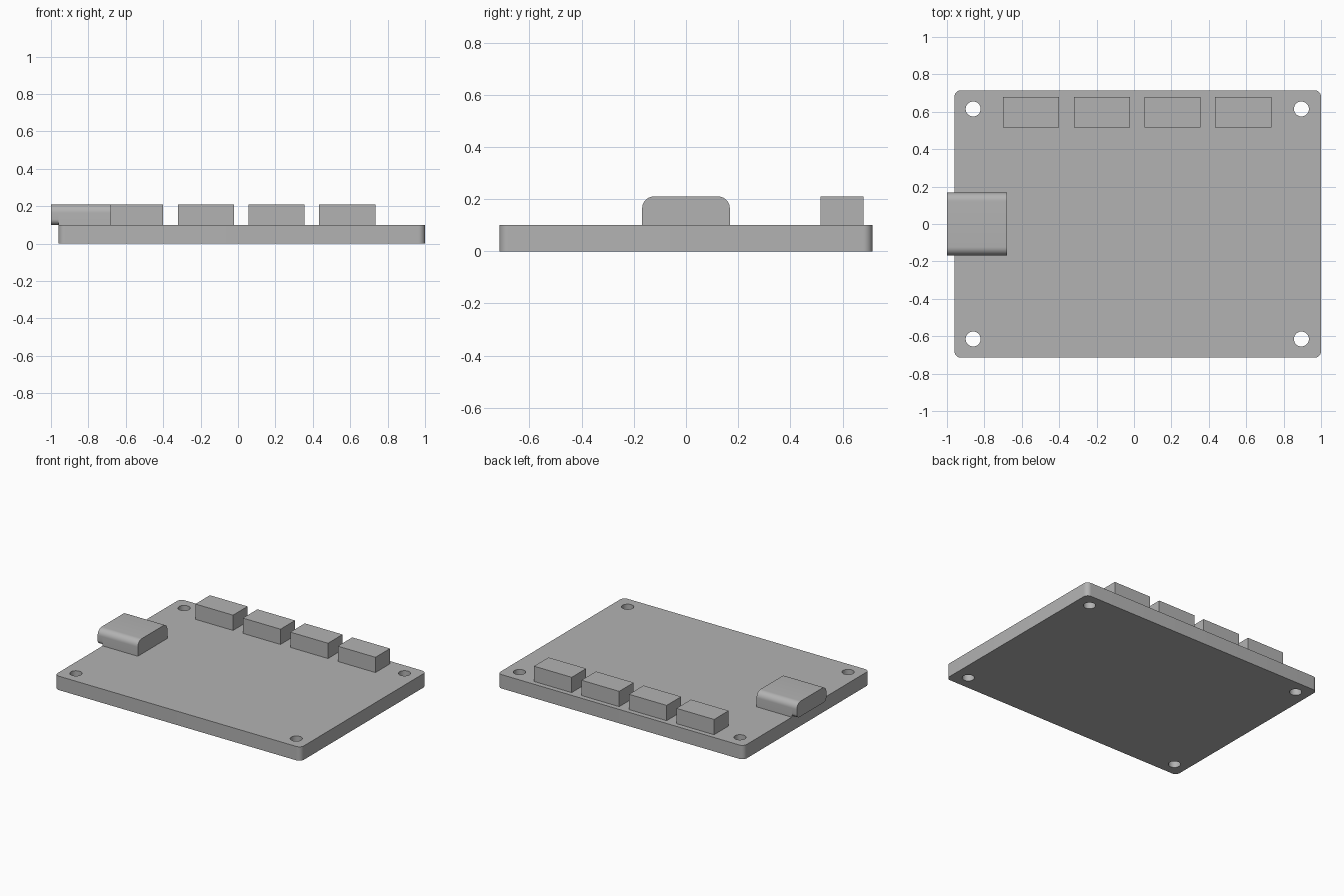
import bpy
import bmesh
import math

cube = bpy.data.objects.get("Cube")
if cube:
    bpy.data.objects.remove(cube, do_unlink=True)

# One plain grey for every part
GREY = (0.45, 0.45, 0.45, 1.0)
grey = bpy.data.materials.new("plain grey")
grey.use_nodes = True
grey.diffuse_color = GREY
grey.node_tree.nodes["Principled BSDF"].inputs["Base Color"].default_value = GREY

BOARD_TOP = 0.10
PART_TOP = 0.21


def rounded_rect(u0, u1, v0, v1, radii, steps=10):
    """Counter-clockwise outline; radii run from the lower left corner."""
    corners = [(u0, v0, 1, 1), (u1, v0, -1, 1), (u1, v1, -1, -1), (u0, v1, 1, -1)]
    points = []
    for i, ((u, v, su, sv), r) in enumerate(zip(corners, radii)):
        if r == 0:
            points.append((u, v))
            continue
        for k in range(steps + 1):
            a = math.pi + (i + k / steps) * math.pi / 2
            points.append((u + su * r + r * math.cos(a), v + sv * r + r * math.sin(a)))
    return points


def extrude(name, outline, start, end, axis="Z"):
    """Extrude an outline along z (xy outline) or along x (yz outline)."""
    bm = bmesh.new()
    place = (lambda u, v: (u, v, start)) if axis == "Z" else (lambda u, v: (start, u, v))
    face = bm.faces.new([bm.verts.new(place(u, v)) for u, v in outline])
    out = bmesh.ops.extrude_face_region(bm, geom=[face])
    shift = (0, 0, end - start) if axis == "Z" else (end - start, 0, 0)
    verts = [g for g in out["geom"] if isinstance(g, bmesh.types.BMVert)]
    bmesh.ops.translate(bm, verts=verts, vec=shift)
    bmesh.ops.recalc_face_normals(bm, faces=bm.faces)
    mesh = bpy.data.meshes.new(name)
    bm.to_mesh(mesh)
    bm.free()
    mesh.materials.append(grey)
    obj = bpy.data.objects.new(name, mesh)
    bpy.context.collection.objects.link(obj)
    return obj


def smooth(obj):
    bpy.ops.object.select_all(action="DESELECT")
    obj.select_set(True)
    bpy.context.view_layer.objects.active = obj
    bpy.ops.object.shade_smooth_by_angle(angle=math.radians(30))


# Circuit board with rounded corners
board = extrude("board", rounded_rect(-0.96, 1.0, -0.715, 0.715, [0.035] * 4), 0, BOARD_TOP)

# Four mounting holes drilled through the board
for x in (-0.86, 0.895):
    for y in (-0.615, 0.615):
        r = 0.04
        circle = [(x + r * math.cos(math.tau * i / 32), y + r * math.sin(math.tau * i / 32))
                  for i in range(32)]
        drill = extrude("hole_cutter", circle, -0.1, 0.2)
        drill.hide_render = True
        cut = board.modifiers.new("hole", "BOOLEAN")
        cut.operation = "DIFFERENCE"
        cut.solver = "EXACT"
        cut.object = drill
        bpy.context.view_layer.objects.active = board
        bpy.ops.object.modifier_apply(modifier=cut.name)
        bpy.data.objects.remove(drill, do_unlink=True)
smooth(board)

# Row of four block connectors along the back edge
for i in range(4):
    x = -0.70 + i * 0.378
    extrude(f"terminal_block_{i + 1}", rounded_rect(x, x + 0.30, 0.515, 0.68, [0] * 4),
            BOARD_TOP, PART_TOP)

# Port on the right edge: square foot on the board, rounded lip overhanging
smooth(extrude("port_body", rounded_rect(-0.168, 0.168, BOARD_TOP, PART_TOP, [0, 0, 0.045, 0.045]),
               -0.96, -0.68, "X"))
smooth(extrude("port_lip", rounded_rect(-0.168, 0.168, BOARD_TOP, PART_TOP, [0.03, 0.03, 0.045, 0.045]),
               -1.0, -0.96, "X"))
